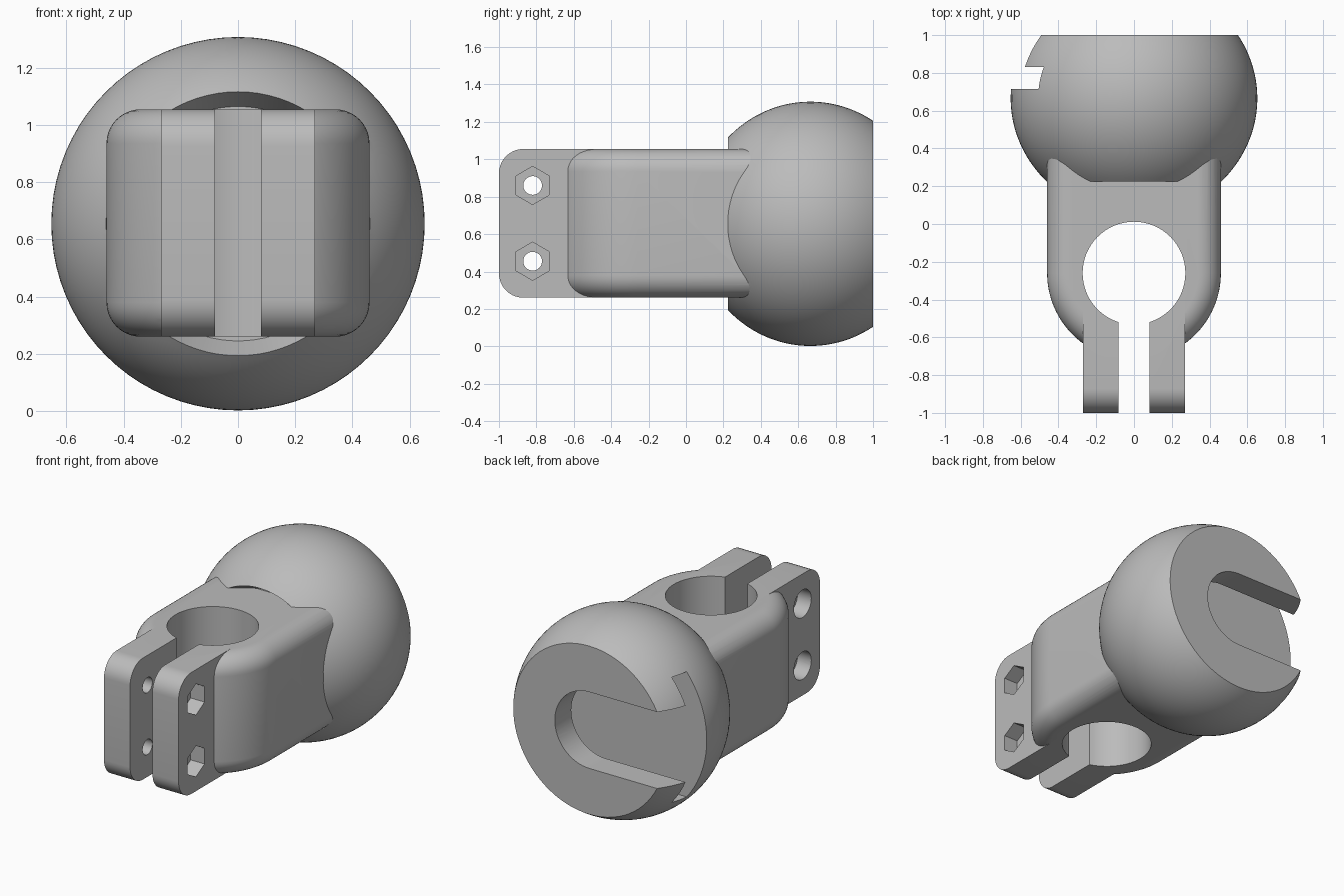
import bpy, bmesh, math
from mathutils import Matrix, Vector

if "Cube" in bpy.data.objects:
    bpy.data.objects.remove(bpy.data.objects["Cube"])

CZ = 0.655                     # height of the main axis
BORE_Y = -0.26                 # centre of the tube bore
Z0, Z1 = 0.26, 1.055           # bottom and top of the clamp

grey = bpy.data.materials.new("plain_grey")
grey.diffuse_color = (0.5, 0.5, 0.5, 1)
grey.use_nodes = True
grey.node_tree.nodes["Principled BSDF"].inputs["Base Color"].default_value = grey.diffuse_color


def finish(bm, name):
    bmesh.ops.recalc_face_normals(bm, faces=bm.faces)
    me = bpy.data.meshes.new(name)
    bm.to_mesh(me)
    bm.free()
    me.materials.append(grey)
    ob = bpy.data.objects.new(name, me)
    bpy.context.collection.objects.link(ob)
    return ob


def prism(name, pts, axis, a, b, fillet=0):
    """Extrude a 2D outline along an axis from a to b, with optional rim fillet."""
    place = {"x": lambda u, v, w: (w, u, v),
             "y": lambda u, v, w: (u, w, v),
             "z": lambda u, v, w: (u, v, w)}[axis]
    bm = bmesh.new()
    lo = [bm.verts.new(place(u, v, a)) for u, v in pts]
    hi = [bm.verts.new(place(u, v, b)) for u, v in pts]
    n = len(pts)
    caps = [bm.faces.new(lo), bm.faces.new(hi)]
    for i in range(n):
        j = (i + 1) % n
        bm.faces.new((lo[i], lo[j], hi[j], hi[i]))
    if fillet:
        bmesh.ops.recalc_face_normals(bm, faces=bm.faces)
        rim = [e for f in caps for e in f.edges]
        bmesh.ops.bevel(bm, geom=rim, offset=fillet, segments=10, profile=0.5,
                        affect='EDGES', clamp_overlap=False)
    return finish(bm, name)


def arc(cu, cv, r, a0, a1, n):
    return [(cu + r * math.cos(math.radians(a0 + (a1 - a0) * i / n)),
             cv + r * math.sin(math.radians(a0 + (a1 - a0) * i / n)))
            for i in range(n + 1)]


def circle(cu, cv, r, n, start=0):
    return arc(cu, cv, r, start, start + 360, n)[:-1]


def rect(u0, u1, v0, v1):
    return [(u0, v0), (u1, v0), (u1, v1), (u0, v1)]


def combine(target, tool, op):
    mod = target.modifiers.new(op.lower(), 'BOOLEAN')
    mod.operation = op
    mod.solver = 'EXACT'
    mod.object = tool
    bpy.context.view_layer.objects.active = target
    bpy.ops.object.modifier_apply(modifier=mod.name)
    bpy.data.objects.remove(tool)


def cut(target, tool):
    combine(target, tool, 'DIFFERENCE')


# Clamp body: straight sides with a half-round front and filleted rims
plan = arc(0, BORE_Y, 0.46, 180, 360, 48) + [(0.46, 0.55), (-0.46, 0.55)]
clamp = prism("clamp", plan, "z", Z0, Z1, fillet=0.12)

# Clamp ears: one block with rounded front corners, split by the slot below
r = 0.13
side = ([(-0.3, Z0), (-0.3, Z1)]
        + arc(-1 + r, Z1 - r, r, 90, 180, 10)
        + arc(-1 + r, Z0 + r, r, 180, 270, 10))
combine(clamp, prism("ears", side, "x", -0.27, 0.27), 'UNION')

# Tube bore and the slot between the ears
cut(clamp, prism("bore", circle(0, BORE_Y, 0.272, 64), "z", 0, 1.4))
cut(clamp, prism("ear_slot", rect(-0.081, 0.081, -1.2, BORE_Y), "z", 0.1, 1.3))

# Bolt holes, hexagonal nut pockets on the right, round counterbores on the left
for z in (0.455, 0.86):
    cut(clamp, prism("bolt_hole", circle(-0.82, z, 0.05, 32), "x", -0.5, 0.5))
    cut(clamp, prism("nut_pocket", circle(-0.82, z, 0.102, 6, 30), "x", 0.17, 0.5))
    cut(clamp, prism("bolt_head_pocket", circle(-0.82, z, 0.09, 32), "x", -0.5, -0.17))

# Ball: turned profile with a flat back and a shallow conical front pocket
BY, RX, RY = 0.665, 0.653, 0.623
t0 = -math.acos(0.4615 / RX)
t1 = math.asin((1 - BY) / RY)
N = 30
profile = [(0, 0.32), (0.41, 0.32)]
profile += [(RX * math.cos(t0 + (t1 - t0) * i / N),
             BY + RY * math.sin(t0 + (t1 - t0) * i / N)) for i in range(N + 1)]
profile += [(0, 1.0)]
bm = bmesh.new()
vs = [bm.verts.new((x, y, CZ)) for x, y in profile]
es = [bm.edges.new(p) for p in zip(vs, vs[1:])]
bmesh.ops.spin(bm, geom=vs + es, cent=(0, 0, CZ), axis=(0, 1, 0),
               angle=2 * math.pi, steps=80, use_duplicate=False)
bmesh.ops.remove_doubles(bm, verts=bm.verts, dist=1e-5)
ball = finish(bm, "ball")

# T-slot open to the left: wide undercut, then narrow mouth through the back
def slot_outline(h):
    return arc(0, CZ, h, -90, 90, 32) + [(-0.9, CZ + h), (-0.9, CZ - h)]

cut(ball, prism("undercut", slot_outline(0.41), "y", 0.715, 0.83))
cut(ball, prism("slot_mouth", slot_outline(0.25), "y", 0.77, 1.2))

# Join into one solid mount
combine(clamp, ball, 'UNION')
clamp.name = "ball_clamp_mount"
bpy.ops.object.select_all(action='DESELECT')
clamp.select_set(True)
bpy.context.view_layer.objects.active = clamp
bpy.ops.object.shade_smooth_by_angle(angle=math.radians(25))
